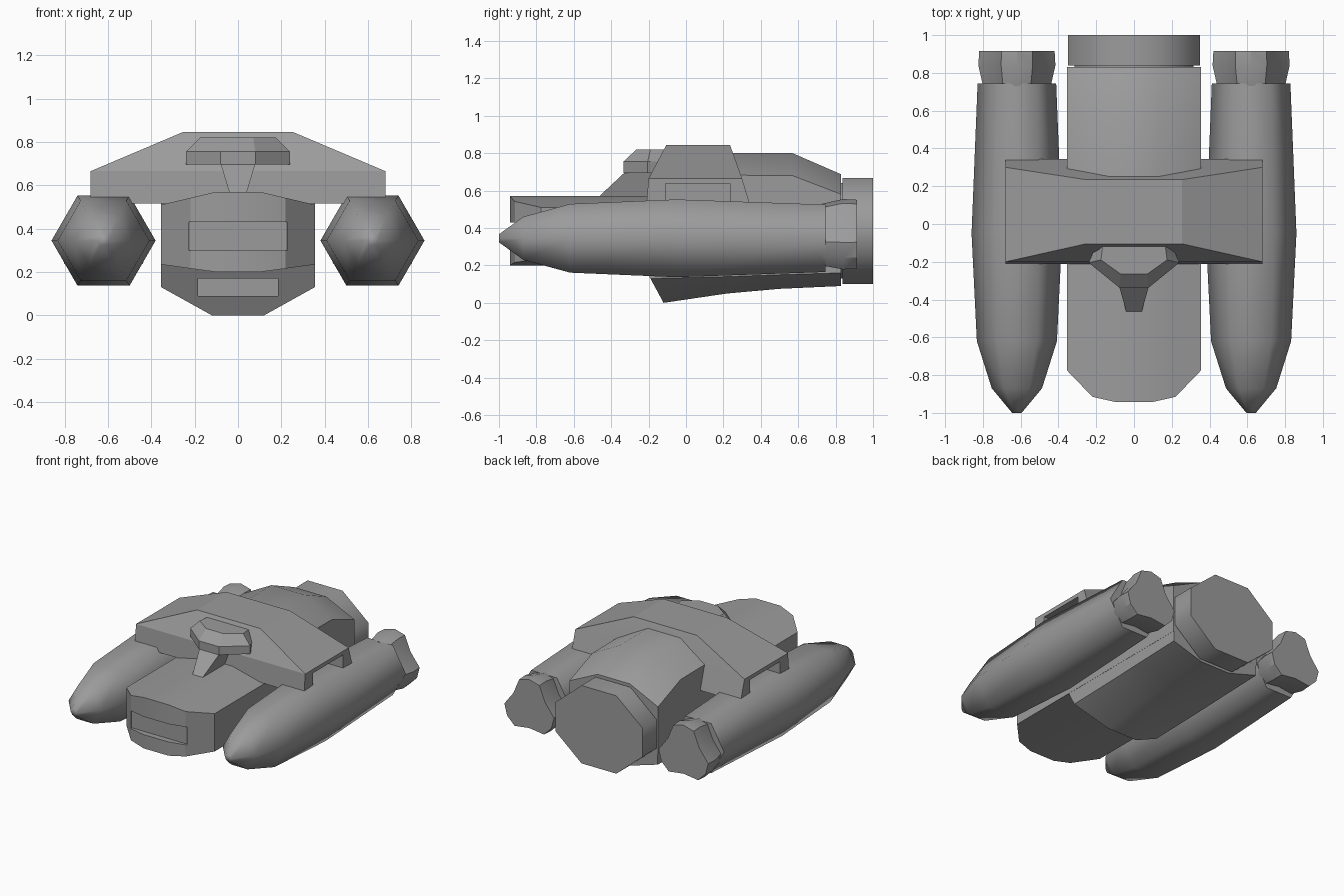
import bpy, bmesh
from math import sin, cos, radians

cube = bpy.data.objects.get("Cube")
if cube:
    bpy.data.objects.remove(cube, do_unlink=True)

grey = bpy.data.materials.new("hull grey")
grey.use_nodes = True
tone = (0.33, 0.33, 0.33, 1)
grey.diffuse_color = tone
grey.node_tree.nodes["Principled BSDF"].inputs["Base Color"].default_value = tone


def loft(name, rings, angle=30):
    """Skin a list of equal-length rings and cap both ends."""
    bm = bmesh.new()
    loops = [[bm.verts.new(p) for p in ring] for ring in rings]
    n = len(loops[0])
    for a, b in zip(loops, loops[1:]):
        for i in range(n):
            j = (i + 1) % n
            bm.faces.new((a[i], a[j], b[j], b[i]))
    bm.faces.new(loops[0])
    bm.faces.new(loops[-1])
    bmesh.ops.recalc_face_normals(bm, faces=bm.faces)
    mesh = bpy.data.meshes.new(name)
    bm.to_mesh(mesh)
    bm.free()
    mesh.materials.append(grey)
    ob = bpy.data.objects.new(name, mesh)
    bpy.context.collection.objects.link(ob)
    smooth(ob, angle)
    return ob


def smooth(ob, angle):
    bpy.ops.object.select_all(action='DESELECT')
    ob.select_set(True)
    bpy.context.view_layer.objects.active = ob
    bpy.ops.object.shade_smooth_by_angle(angle=radians(angle))


def rect(x0, x1, y0, y1, z):
    return [(x0, y0, z), (x1, y0, z), (x1, y1, z), (x0, y1, z)]


def carve(ob, x, y, z, angle=30):
    """Cut a box-shaped recess given by three ranges."""
    cutter = loft("cutter", [rect(*x, *y, h) for h in z])
    cutter.hide_render = True
    mod = ob.modifiers.new("recess", 'BOOLEAN')
    mod.operation, mod.solver, mod.object = 'DIFFERENCE', 'EXACT', cutter
    bpy.context.view_layer.objects.active = ob
    bpy.ops.object.modifier_apply(modifier=mod.name)
    bpy.data.objects.remove(cutter, do_unlink=True)
    smooth(ob, angle)


def mirrored(half):
    """Complete a half outline (x, y, z) across x = 0."""
    return half + [(-x, y, z) for x, y, z in reversed(half)]


# Main hull: columns across x with a rounded nose
half = [(0.355, -0.775, 0.235, 0.51), (0.22, -0.915, 0.216, 0.542), (0.1, -0.942, 0.2, 0.57)]
columns = [(-x, *r) for x, *r in half] + half[::-1]
hull = loft("main_hull", [[(x, y, lo), (x, y, hi), (x, 0.83, hi), (x, 0.83, lo)]
                          for x, y, lo, hi in columns], 20)
carve(hull, (-0.225, 0.225), (-1.1, -0.9), (0.30, 0.43), 20)

# Raised rear hull
loft("rear_hull", [mirrored([(0.356, y, 0.4), (0.356, y, side), (0.13, y, top)])
                   for y, side, top in [(0.0, 0.685, 0.8), (0.57, 0.68, 0.8), (0.83, 0.58, 0.687)]], 40)

# Lower keel with a raked front face
keel_rings = []
for i, (y, low, side) in enumerate([(-0.12, 0, 0.13), (0.22, 0.05, 0.14),
                                    (0.5, 0.075, 0.15), (0.83, 0.09, 0.16)]):
    rake = 0.54 if i == 0 else 0
    keel_rings.append(mirrored([(x, y - rake * z, z) for x, z in
                                [(0.354, 0.24), (0.354, side), (0.12, low)]]))
keel = loft("lower_keel", keel_rings, 40)
carve(keel, (-0.185, 0.185), (-0.4, -0.15), (0.09, 0.17), 40)

# Rear thruster and its neck
def octagon(y, s):
    return mirrored([(x * s, y, 0.385 + z * s) for x, z in
                     [(0.14, -0.283), (0.35, -0.105), (0.35, 0.105), (0.14, 0.283)]])

loft("thruster_neck", [octagon(0.8, 0.9), octagon(0.86, 0.9)], 60)
loft("main_thruster", [octagon(0.838, 1), octagon(1.0, 1)], 60)

# Wing saddle with an opening above each nacelle
wing = loft("wing_saddle", [rect(-0.68, 0.68, -0.213, 0.345, 0.515),
                            rect(-0.68, 0.68, -0.2, 0.3, 0.665),
                            rect(-0.255, 0.255, -0.105, 0.235, 0.845)], 15)
for x in [(0.4, 0.9), (-0.9, -0.4)]:
    carve(wing, x, (-0.11, 0.235), (0.4, 0.637), 15)

# Bridge pod and the pylon beneath it
def pod_ring(z, outline):
    return mirrored([(x, y, z) for x, y in outline])

rim = [(0.08, -0.335), (0.24, -0.205), (0.2, -0.11), (0.16, 0.0)]
crown = [(0.07, -0.265), (0.175, -0.19), (0.165, -0.11), (0.14, 0.0)]
loft("bridge_pod", [pod_ring(0.695, rim), pod_ring(0.755, rim), pod_ring(0.82, crown)], 15)
loft("bridge_pylon", [pod_ring(0.55, [(0.035, -0.485), (0.035, 0.0)]),
                      pod_ring(0.70, [(0.08, -0.325), (0.08, 0.0)])], 15)

# Nacelles with three-lobed nozzles
def hexagon(cx, y, r):
    return [(cx + r * cos(radians(a)), y, 0.345 + r * sin(radians(a))) for a in range(0, 360, 60)]

def trefoil(cx, y, s):
    pts = []
    for lobe in (90, 210, 330):
        for turn, r in [(-24, 0.205), (0, 0.21), (24, 0.205), (60, 0.15)]:
            a = radians(lobe + turn)
            pts.append((cx + s * r * cos(a), y, 0.345 + s * r * sin(a)))
    return pts

for side, cx in [("left", 0.62), ("right", -0.62)]:
    loft(side + "_nacelle", [hexagon(cx, y, r) for y, r in
                             [(-1.0, 0.025), (-0.87, 0.133), (-0.62, 0.212),
                              (-0.05, 0.24), (0.745, 0.208)]], 65)
    loft(side + "_nozzle", [trefoil(cx, y, s) for y, s in
                            [(0.73, 0.88), (0.84, 1.0), (0.915, 0.98)]], 30)
